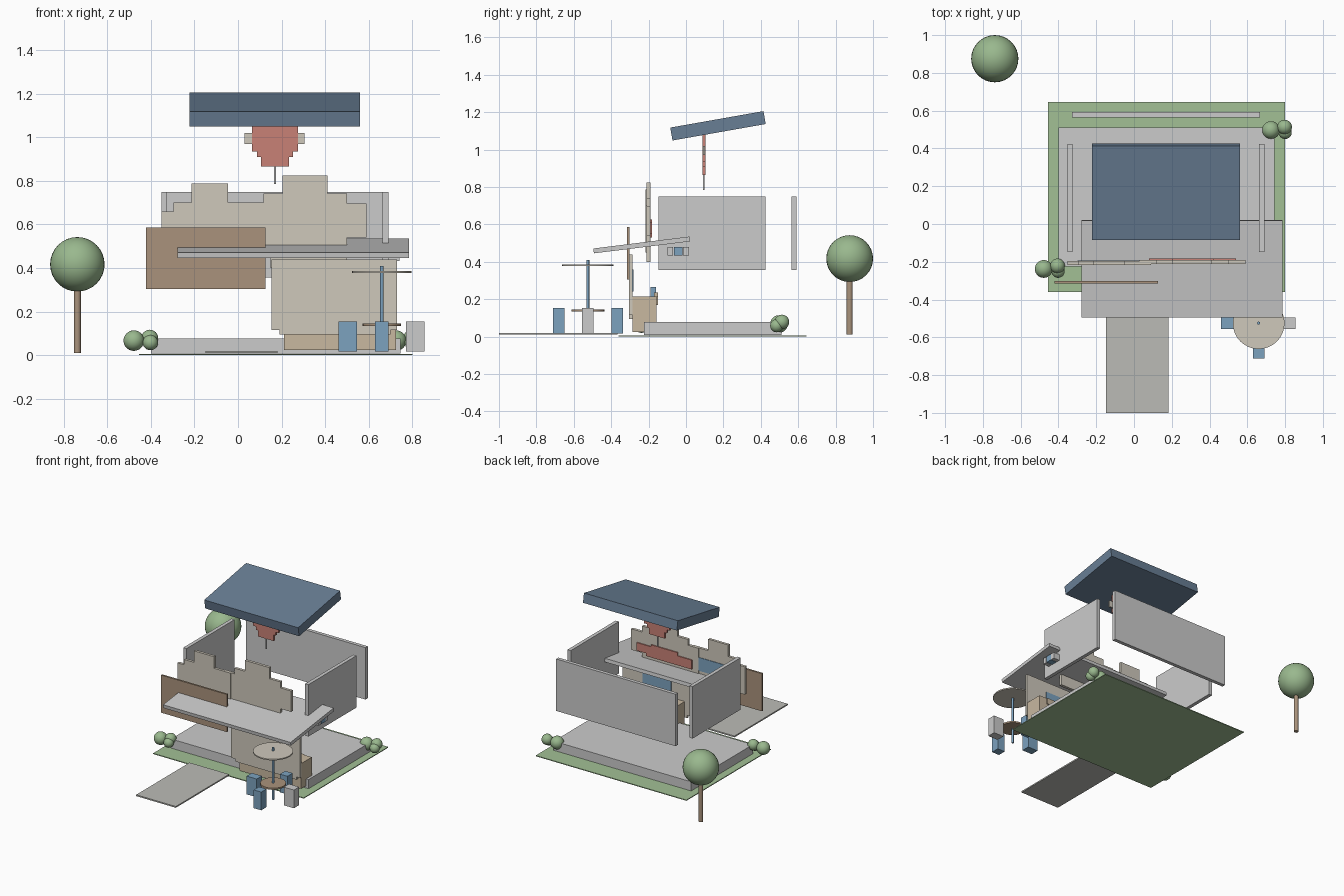
import bpy, bmesh
from math import radians
from mathutils import Vector

if "Cube" in bpy.data.objects:
    bpy.data.objects.remove(bpy.data.objects["Cube"])


def mat(name, rgb):
    m = bpy.data.materials.new(name)
    m.diffuse_color = (*rgb, 1)
    m.use_nodes = True
    m.node_tree.nodes["Principled BSDF"].inputs["Base Color"].default_value = m.diffuse_color
    return m


GRASS = mat("grass", (0.36, 0.53, 0.30))
LEAF = mat("leaf", (0.32, 0.48, 0.27))
NAVY = mat("navy", (0.14, 0.21, 0.30))
BLUE = mat("blue", (0.20, 0.36, 0.52))
RED = mat("red", (0.58, 0.22, 0.18))
CREAM = mat("cream", (0.62, 0.58, 0.50))
WOOD = mat("wood", (0.40, 0.29, 0.20))
TAN = mat("tan", (0.58, 0.48, 0.35))
PAVE = mat("paving", (0.50, 0.50, 0.47))


def finish(name, bm, m):
    me = bpy.data.meshes.new(name)
    bmesh.ops.recalc_face_normals(bm, faces=bm.faces)
    bm.to_mesh(me)
    bm.free()
    ob = bpy.data.objects.new(name, me)
    bpy.context.collection.objects.link(ob)
    if m:
        me.materials.append(m)
    return ob


def box(name, x, y, z, m=None):
    """Box from (min, max) ranges."""
    bm = bmesh.new()
    bmesh.ops.create_cube(bm, size=1)
    lo, hi = Vector((x[0], y[0], z[0])), Vector((x[1], y[1], z[1]))
    for v in bm.verts:
        v.co = (lo + hi) / 2 + v.co * (hi - lo)
    return finish(name, bm, m)


def tilted(name, x, center, depth, thick, angle, m=None):
    """Plate tipped about the x axis."""
    ob = box(name, x, (-depth / 2, depth / 2), (-thick / 2, thick / 2), m)
    ob.location = (0, *center)
    ob.rotation_euler.x = radians(angle)
    return ob


def panel(name, outline, y, m=None):
    """Upright x-z outline given thickness along y."""
    bm = bmesh.new()
    f = bm.faces.new([bm.verts.new((px, y[0], pz)) for px, pz in outline])
    ext = bmesh.ops.extrude_face_region(bm, geom=[f])
    for v in ext["geom"]:
        if isinstance(v, bmesh.types.BMVert):
            v.co.y = y[1]
    return finish(name, bm, m)


def steps(start, moves):
    """Stepped outline: alternate x / z stops."""
    pts, (x, z) = [start], start
    for i, v in enumerate(moves):
        x, z = (x, v) if i % 2 == 0 else (v, z)
        pts.append((x, z))
    return pts


def smooth(ob):
    for p in ob.data.polygons:
        p.use_smooth = len(p.vertices) <= 4 and abs(p.normal.z) < 0.999
    return ob


def rod(name, x, y, z, r, m=None, seg=32):
    bm = bmesh.new()
    bmesh.ops.create_cone(bm, cap_ends=True, segments=seg, radius1=r, radius2=r, depth=z[1] - z[0])
    bmesh.ops.translate(bm, verts=bm.verts, vec=(x, y, sum(z) / 2))
    return smooth(finish(name, bm, m))


def ball(name, c, r, m):
    bm = bmesh.new()
    bmesh.ops.create_uvsphere(bm, u_segments=32, v_segments=16, radius=r)
    bmesh.ops.translate(bm, verts=bm.verts, vec=c)
    return smooth(finish(name, bm, m))


# lawn, floor slab and path
box("lawn", (-0.455, 0.80), (-0.36, 0.645), (0, 0.006), GRASS)
box("floor_slab", (-0.40, 0.745), (-0.225, 0.51), (0.008, 0.077))
box("path", (-0.148, 0.182), (-1.0, -0.365), (0.01, 0.02), PAVE)

# exploded walls
box("back_wall", (-0.328, 0.667), (0.565, 0.592), (0.357, 0.748))
box("left_wall", (-0.352, -0.325), (-0.148, 0.424), (0.357, 0.748))
box("right_wall", (0.663, 0.69), (-0.148, 0.424), (0.357, 0.748))

# roof and awning
tilted("roof", (-0.222, 0.56), (0.171, 1.127), 0.506, 0.07, 10)
bpy.data.objects["roof"].data.materials.append(NAVY)
tilted("awning", (-0.277, 0.785), (-0.237, 0.490), 0.518, 0.026, 7.1)

# hanging sign under the roof
panel("hanging_sign", steps((0.065, 1.08), [0.935, 0.087, 0.91, 0.105, 0.865, 0.235, 0.91,
                                            0.252, 0.935, 0.275, 1.08]), (0.087, 0.104), RED)
box("sign_band", (0.03, 0.305), (0.09, 0.101), (0.97, 1.02), CREAM)
rod("sign_stem", 0.17, 0.095, (0.785, 0.87), 0.005)

# stepped facade panels with coloured backing
panel("facade_left", steps((-0.352, 0.45), [0.66, -0.297, 0.70, -0.214, 0.787, -0.047,
                                            0.70, 0.09, 0.45]), (-0.217, -0.197), CREAM)
panel("facade_right", steps((0.03, 0.45), [0.70, 0.117, 0.743, 0.205, 0.825, 0.41, 0.742, 0.50,
                                           0.697, 0.59, 0.54, 0.50, 0.40, 0.15, 0.45]), (-0.211, -0.19), CREAM)
box("facade_left_backing", (-0.30, 0.03), (-0.197, -0.193), (0.53, 0.63), BLUE)
panel("facade_right_backing", steps((0.08, 0.53), [0.60, 0.20, 0.625, 0.42, 0.61, 0.54, 0.55,
                                                   0.46, 0.53]), (-0.19, -0.182), RED)
box("wood_sign", (-0.422, 0.127), (-0.315, -0.301), (0.304, 0.587), WOOD)

# front wall, counter and goods
panel("front_wall", steps((0.154, 0.44), [0.115, 0.19, 0.095, 0.70, 0.115, 0.73, 0.44]),
      (-0.304, -0.285), CREAM)
box("window_pane", (0.32, 0.56), (-0.285, -0.28), (0.24, 0.36), BLUE)
box("counter", (0.21, 0.725), (-0.285, -0.157), (0.025, 0.215), TAN)
panel("counter_goods", steps((0.215, 0.17), [0.215, 0.36, 0.235, 0.56, 0.215, 0.66, 0.17]),
      (-0.17, -0.15), TAN)
box("counter_box", (0.40, 0.50), (-0.19, -0.16), (0.215, 0.265), BLUE)

# small side boxes by the right wall
for i, (a, b, m) in enumerate([(-0.099, -0.07, None), (-0.065, -0.018, BLUE), (-0.015, 0.015, None)]):
    box(f"side_box_{i}", (0.67, 0.74), (a, b), (0.433, 0.48), m)

# table with parasol and stools
TX, TY = 0.66, -0.525
rod("parasol", TX, TY, (0.377, 0.386), 0.137, CREAM)
rod("parasol_pole", TX, TY, (0.02, 0.41), 0.008, BLUE, 16)
rod("table_top", TX, TY, (0.133, 0.145), 0.088, WOOD)
for i, (dx, dy, w, m) in enumerate([(-0.157, 0, 0.042, BLUE), (0.153, 0, 0.042, None),
                                    (0, -0.155, 0.031, BLUE), (0, 0.157, 0.031, BLUE)]):
    x, y = TX + dx, TY + dy
    box(f"stool_{i}", (x - w, x + w), (y - 0.031, y + 0.031), (0.017, 0.154), m)

# bushes at two corners
for side, spheres in {
    "left": [(-0.478, -0.238, 0.067, 0.047), (-0.405, -0.222, 0.078, 0.039), (-0.402, -0.25, 0.058, 0.035)],
    "right": [(0.725, 0.497, 0.067, 0.047), (0.797, 0.513, 0.078, 0.039), (0.80, 0.485, 0.058, 0.035)],
}.items():
    for i, (x, y, z, r) in enumerate(spheres):
        ball(f"bush_{side}_{i}", (x, y, z), r, LEAF)

# tree
rod("tree_trunk", -0.737, 0.875, (0.01, 0.32), 0.016, WOOD, 16)
ball("tree_crown", (-0.737, 0.875, 0.417), 0.125, LEAF)
